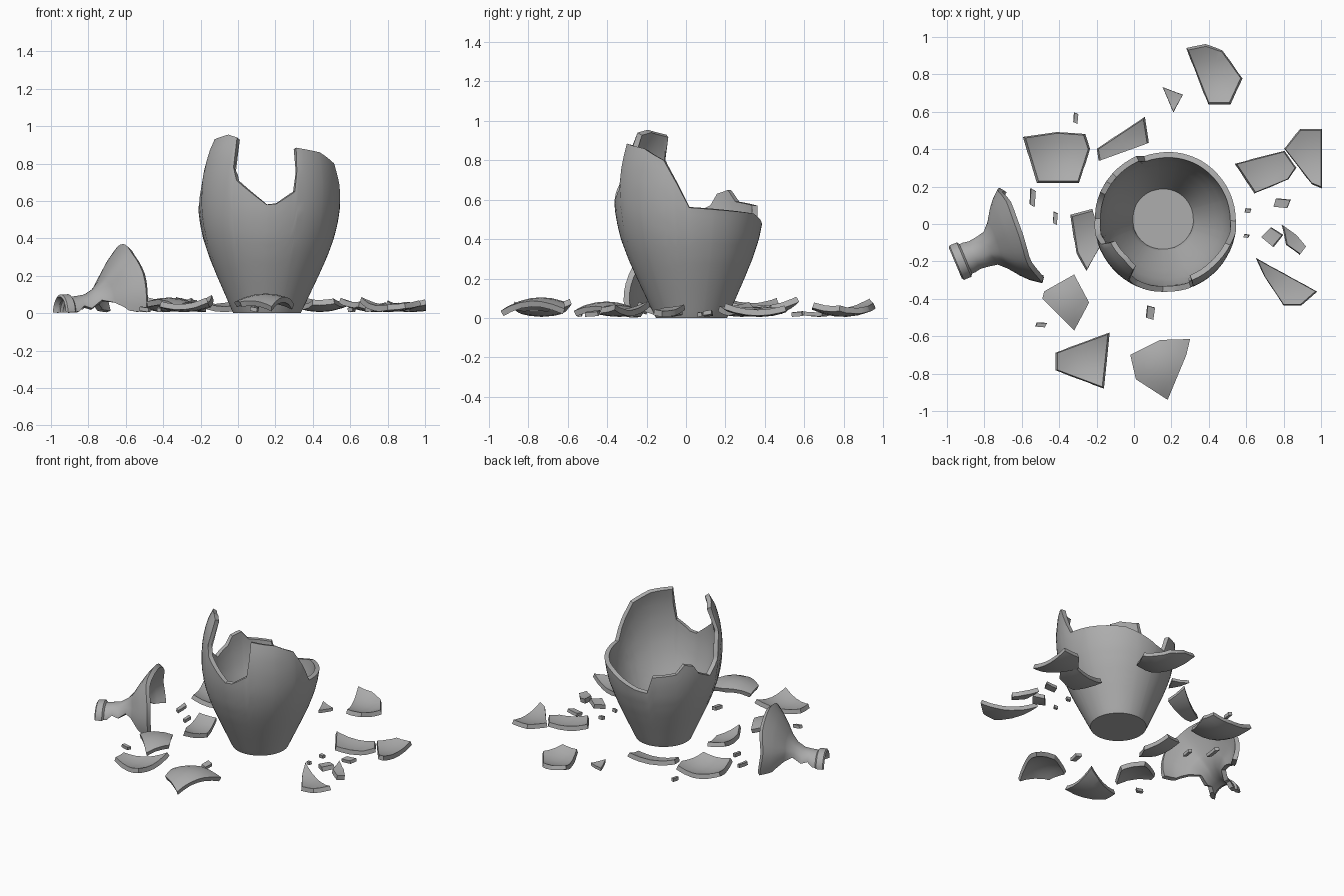
import bpy
import bmesh
import math
import random
from mathutils import Vector

random.seed(4)
if "Cube" in bpy.data.objects:
    bpy.data.objects.remove(bpy.data.objects["Cube"], do_unlink=True)

THICKNESS = 0.03

# Single clay colour
clay = bpy.data.materials.new("grey_clay")
clay.use_nodes = True
clay.diffuse_color = (0.42, 0.42, 0.42, 1)
clay.node_tree.nodes["Principled BSDF"].inputs["Base Color"].default_value = clay.diffuse_color


def interpolate(table, x):
    """Piecewise linear lookup in a list of (x, value) pairs."""
    for (xa, va), (xb, vb) in zip(table, table[1:]):
        if x <= xb:
            return va + (vb - va) * max(0, x - xa) / (xb - xa)
    return table[-1][1]


def finish(name, bm, thickness=THICKNESS):
    """Turn a thin surface into a pottery wall with crisp broken edges."""
    mesh = bpy.data.meshes.new(name)
    bm.to_mesh(mesh)
    bm.free()
    obj = bpy.data.objects.new(name, mesh)
    bpy.context.collection.objects.link(obj)
    mesh.materials.append(clay)
    bpy.ops.object.select_all(action="DESELECT")
    obj.select_set(True)
    bpy.context.view_layer.objects.active = obj
    wall = obj.modifiers.new("wall", "SOLIDIFY")
    wall.thickness = thickness
    wall.offset = -1
    bpy.ops.object.modifier_apply(modifier=wall.name)
    bpy.ops.object.shade_smooth_by_angle(angle=math.radians(35))
    return obj


def sweep(name, columns, rows, point, closed):
    """Skin a grid of points; closed sweeps also get a floor."""
    bm = bmesh.new()
    grid = [[bm.verts.new(point(c, r)) for r in rows] for c in columns]
    pairs = list(zip(grid, grid[1:]))
    if closed:
        pairs.append((grid[-1], grid[0]))
        bm.faces.new([column[0] for column in reversed(grid)])
    for a, b in pairs:
        for j in range(len(rows) - 1):
            bm.faces.new((a[j], b[j], b[j + 1], a[j + 1]))
    return finish(name, bm)


# Broken vase body: wall radius by height, broken rim height by angle
body_profile = [(0, .18), (.02, .19), (.2, .272), (.3, .315), (.4, .35), (.48, .368), (.55, .378),
                (.63, .381), (.7, .378), (.8, .365), (.9, .335), (.96, .3)]
rim = [(0, .56), (20, .55), (60, .53), (75, .5), (95, .46), (108, .45), (114, .57),
       (138, .59), (146, .65), (156, .63), (162, .57), (178, .52), (191, .6), (199, .78),
       (200, .93), (222, .955), (235, .94), (238, .78), (242, .71), (268, .58), (276, .585),
       (291, .65), (293, .76), (294, .885), (320, .86), (340, .8), (350, .69), (360, .56)]


def body_point(angle, t):
    z = t * interpolate(rim, angle)
    radius = interpolate(body_profile, z)
    a = math.radians(angle)
    return (.155 + .02 * z + radius * math.cos(a), .028 - .02 * z + radius * math.sin(a), z)


body_angles = sorted({a for a, _ in rim[:-1]} | set(range(0, 360, 6)))
sweep("vase_body", body_angles, [0, .03] + [i / 16 for i in range(1, 17)], body_point, True)

# Neck and shoulder fragment lying on its side: radius along its axis
neck_profile = [(0, .088), (.008, .1), (.05, .1), (.06, .086), (.15, .086), (.2, .105),
                (.24, .14), (.28, .195), (.32, .24), (.37, .28)]
neck_lower_edge = [(0, 0), (.08, 4), (.11, 22), (.15, 8), (.2, 25), (.25, 5), (.3, -12), (.37, -18)]
neck_axis = Vector((.92, .39, 0))
neck_side = Vector((-.39, .92, 0))
shoulder_edge = [(0, 1.04), (.15, .97), (.3, 1.03), (.5, 1), (.65, .95), (.8, 1.03), (1, 1.06)]


def neck_point(s, t):
    low = interpolate(neck_lower_edge, t)
    a = math.radians(low + (180 - 2 * low) * s)
    radius = interpolate(neck_profile, t)
    along = t * (1 + (interpolate(shoulder_edge, s) - 1) * t / .37)
    p = Vector((-.955, -.21, 0)) + neck_axis * along + neck_side * radius * math.cos(a)
    p.z = max(.005, radius * math.sin(a) + .09 * (t / .37) ** 2)
    return p


neck_rows = sorted({t for t, _ in neck_profile} | {t for t, _ in neck_lower_edge})
sweep("neck_fragment", [i / 24 for i in range(25)], neck_rows, neck_point, False)


def shard(name, outline, bend=1.6, tilt=(0, 0), thickness=THICKNESS):
    """Curved plate from a plan outline; positive bend is a bowl, negative an arch."""
    bm = bmesh.new()
    face = bm.faces.new([bm.verts.new((x, y, 0)) for x, y in outline])
    face.normal_update()
    if face.normal.z < 0:
        face.normal_flip()
    centre = face.calc_center_median()
    # Cut a grid so that the plate can curve
    for axis in (Vector((1, 0, 0)), Vector((0, 1, 0))):
        for step in range(-4, 5):
            bmesh.ops.bisect_plane(bm, geom=bm.verts[:] + bm.edges[:] + bm.faces[:],
                                   plane_co=centre + axis * step * .055, plane_no=axis)
    for v in bm.verts:
        d = v.co - centre
        v.co.z = bend * d.length_squared + tilt[0] * d.x + tilt[1] * d.y
    lift = thickness + .006 - min(v.co.z for v in bm.verts)
    bmesh.ops.translate(bm, verts=bm.verts[:], vec=(0, 0, lift))
    finish(name, bm, thickness)


# Large shards around the body
shard("back_shard", [(.29, .93), (.385, .95), (.47, .92), (.57, .78), (.51, .65), (.4, .65)], 1.6, (0, .05))
shard("back_left_corner_shard", [(.81, .4), (.89, .5), (1, .5), (1, .2), (.95, .22)], 1.2)
shard("left_shard", [(.55, .32), (.8, .385), (.86, .3), (.82, .24), (.65, .17)], 1.3)
shard("front_left_shard", [(.66, -.19), (.97, -.36), (.89, -.43), (.8, -.43), (.7, -.28)], 1.2)
shard("front_shard", [(-.02, -.7), (.14, -.62), (.3, -.615), (.28, -.7), (.18, -.94), (.01, -.83)], -1.6)
shard("front_right_shard", [(-.41, -.69), (-.14, -.59), (-.17, -.87), (-.41, -.78)], 1.5)
shard("right_front_shard", [(-.32, -.27), (-.24, -.42), (-.32, -.57), (-.49, -.4), (-.48, -.36)], -1.6)
shard("right_near_shard", [(-.33, .04), (-.22, .07), (-.17, -.1), (-.25, -.24), (-.3, -.15)], 1.5, (-.2, 0))
shard("back_right_shard", [(-.58, .46), (-.41, .485), (-.27, .475), (-.245, .4), (-.3, .23), (-.51, .23)], 1.5)
shard("back_near_shard", [(-.19, .4), (.05, .56), (.07, .43), (-.18, .34)], 1.4, (0, .2))

# Small shards
shard("back_small_shard", [(.155, .73), (.26, .69), (.21, .6)], 1.5, thickness=.02)
shard("left_small_shard", [(.8, -.01), (.87, -.06), (.92, -.12), (.89, -.16), (.82, -.11)], 1.5, (-.2, 0))
shard("left_square_shard", [(.68, -.07), (.73, -.02), (.79, -.06), (.74, -.12)], 1.5, (.2, 0))

# Chips: centre, width, depth
chips = [(-.31, .565, .025, .06), (-.54, .14, .03, .1), (-.42, .03, .025, .07), (-.495, -.54, .06, .025),
         (.09, -.475, .045, .075), (.61, .07, .035, .025), (.6, -.065, .03, .018), (.79, .11, .09, .05)]
for number, (x, y, width, depth) in enumerate(chips):
    corners = [(-1, -.7), (.6, -1), (1, .7), (-.7, 1)]
    plan = [(x + cx * width / 2, y + cy * depth / 2) for cx, cy in corners]
    shard(f"chip_{number + 1}", plan, 1, (random.uniform(-.2, .2), .1), .022)
